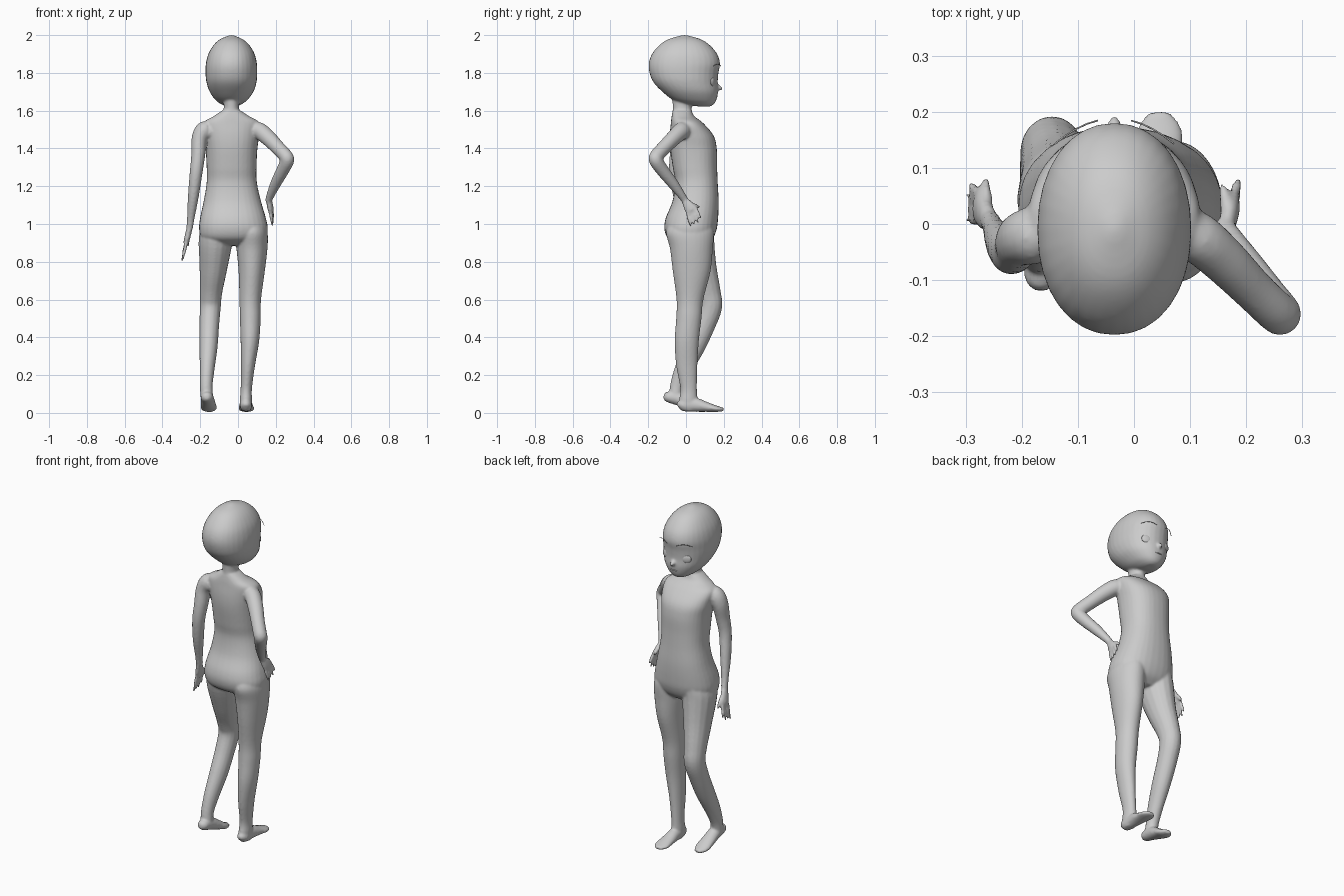
import bpy, bmesh, math
from mathutils import Vector

CX = -0.035  # centre line of head and torso
parts = []


def spline(rows, steps=5):
    # Catmull-Rom interpolation through tuples of any length
    out = []
    n = len(rows)
    for i in range(n - 1):
        p = [rows[max(i - 1, 0)], rows[i], rows[i + 1], rows[min(i + 2, n - 1)]]
        for s in range(steps):
            t = s / steps
            out.append([0.5 * (2 * b + (c - a) * t + (2 * a - 5 * b + 4 * c - d) * t * t
                               + (3 * b - a - 3 * c + d) * t ** 3) for a, b, c, d in zip(*p)])
    return out + [list(rows[-1])]


def skin(rings):
    bm = bmesh.new()
    loops = [[bm.verts.new(v) for v in r] for r in rings]
    n = len(loops[0])
    for a, b in zip(loops, loops[1:]):
        for i in range(n):
            bm.faces.new((a[i], a[(i + 1) % n], b[(i + 1) % n], b[i]))
    bm.faces.new(loops[0][::-1])
    bm.faces.new(loops[-1])
    bmesh.ops.recalc_face_normals(bm, faces=bm.faces)
    me = bpy.data.meshes.new("part")
    bm.to_mesh(me)
    bm.free()
    ob = bpy.data.objects.new("part", me)
    bpy.context.collection.objects.link(ob)
    parts.append(ob)
    return ob


def stack(rows, power=2.0, n=32):
    # level rings from (z, x min, x max, y min, y max)
    rings = []
    for z, x0, x1, y0, y1 in spline(rows):
        ring = []
        for i in range(n):
            a = 2 * math.pi * i / n
            c, s = math.cos(a), math.sin(a)
            ring.append(((x0 + x1) / 2 + (x1 - x0) / 2 * math.copysign(abs(c) ** (2 / power), c),
                         (y0 + y1) / 2 + (y1 - y0) / 2 * math.copysign(abs(s) ** (2 / power), s), z))
        rings.append(ring)
    return skin(rings)


def limb(rows, side=(1, 0, 0), n=16):
    # rings square to a path of (x, y, z, radius along side, radius across)
    pts = spline(rows)
    rings = []
    for i, p in enumerate(pts):
        t = (Vector(pts[min(i + 1, len(pts) - 1)][:3]) - Vector(pts[max(i - 1, 0)][:3])).normalized()
        u = Vector(side)
        u = (u - t * u.dot(t)).normalized()
        v = t.cross(u)
        rings.append([Vector(p[:3]) + u * p[3] * math.cos(2 * math.pi * k / n)
                      + v * p[4] * math.sin(2 * math.pi * k / n) for k in range(n)])
    return skin(rings)


def blob(name, loc, scale):
    bpy.ops.mesh.primitive_uv_sphere_add(segments=24, ring_count=14, location=loc)
    ob = bpy.context.object
    ob.name = name
    ob.scale = scale
    bpy.ops.object.transform_apply(location=False, rotation=False)
    bpy.ops.object.shade_smooth()
    return ob


def hand(wrist, knuckle, tip, spread, thumb):
    # palm, four fingers and thumb
    w, k, t, s = Vector(wrist), Vector(knuckle), Vector(tip), Vector(spread).normalized()
    m = w.lerp(k, 0.6)
    e = k + (k - w) * 0.1
    limb([(*w, .019, .016), (*m, .03, .016), (*k, .031, .014), (*e, .02, .008)], s)
    for i in range(4):
        o = (i - 1.5) * .0155
        reach = t - k
        end = k + reach * (1, .97, 1, .8)[i] + s * o * 1.4
        a = k - reach * .15 + s * o
        b = k + reach * .5 + s * o * 1.25
        limb([(*a, .009, .010), (*b, .0085, .009), (*end, .005, .005)], s, 10)
    th = Vector(thumb)
    base = w.lerp(k, .35)
    mid = base.lerp(th, .6) + s * .008
    limb([(*base, .014, .013), (*mid, .011, .010), (*th, .006, .006)], s, 10)


# head and neck
stack([(1.622, -.06, -.01, .07, .125), (1.632, -.085, .015, .01, .145), (1.655, -.118, .048, -.065, .16),
       (1.70, -.150, .082, -.125, .170), (1.75, -.167, .098, -.172, .168), (1.80, -.172, .102, -.193, .172),
       (1.85, -.170, .100, -.197, .180), (1.90, -.157, .088, -.180, .165), (1.945, -.131, .062, -.143, .128),
       (1.975, -.10, .03, -.10, .085), (1.993, -.062, -.008, -.045, .03), (2.0, -.04, -.03, -.015, -.005)], 2.15)
stack([(1.53, -.10, .03, -.075, .05), (1.58, -.085, .015, -.072, .033),
       (1.62, -.075, .005, -.07, .03), (1.69, -.08, .01, -.075, .04)])
limb([(CX, .15, 1.735, .012, .012), (CX, .178, 1.72, .012, .013), (CX, .194, 1.714, .004, .004)])

# torso
stack([(1.60, -.085, .015, -.07, .03), (1.57, -.13, .06, -.076, .045), (1.535, -.185, .115, -.08, .09),
       (1.47, -.183, .113, -.086, .145), (1.40, -.172, .103, -.084, .163), (1.30, -.166, .098, -.070, .165),
       (1.22, -.166, .10, -.058, .168), (1.12, -.182, .122, -.072, .173), (1.03, -.201, .148, -.108, .170),
       (.97, -.206, .158, -.114, .162), (.92, -.19, .14, -.092, .14), (.885, -.12, .06, -.03, .10)], 2.3)

# standing leg and foot
stack([(1.0, -.005, .14, -.09, .14), (.95, -.012, .157, -.105, .148), (.87, -.008, .156, -.085, .142),
       (.75, .003, .142, -.07, .13), (.60, .008, .122, -.05, .092), (.50, .010, .120, -.052, .082),
       (.38, .014, .112, -.060, .068), (.25, .015, .090, -.052, .060), (.13, .014, .074, -.030, .058),
       (.07, .010, .074, -.036, .06), (.03, .012, .072, -.036, .06), (.012, .02, .065, -.025, .06)])
limb([(.042, -.04, .03, .012, .015), (.042, -.02, .04, .03, .032), (.042, .05, .042, .034, .037),
      (.043, .11, .031, .039, .026), (.045, .165, .021, .042, .016), (.043, .20, .018, .02, .009)])

# bent leg and raised-heel foot
limb([(-.11, .04, 1.0, .075, .11), (-.118, .04, .92, .09, .11), (-.130, .075, .77, .074, .088),
      (-.143, .115, .64, .060, .069), (-.147, .128, .56, .056, .063), (-.152, .095, .46, .052, .058),
      (-.156, .045, .35, .048, .056), (-.163, -.01, .24, .040, .048), (-.168, -.045, .15, .034, .038),
      (-.166, -.055, .09, .034, .035)])
limb([(-.165, -.118, .088, .012, .014), (-.165, -.098, .085, .03, .028), (-.162, -.04, .075, .035, .036),
      (-.158, .02, .047, .040, .028), (-.153, .07, .024, .042, .019), (-.148, .11, .016, .02, .010)])

# hanging arm
limb([(-.13, -.015, 1.49, .04, .05), (-.175, -.02, 1.495, .05, .052), (-.204, -.028, 1.45, .042, .048),
      (-.211, -.045, 1.36, .037, .042), (-.222, -.052, 1.27, .034, .037), (-.236, -.035, 1.15, .029, .033),
      (-.250, -.008, 1.03, .020, .022), (-.256, .004, .98, .018, .021)])
hand((-.255, .002, .985), (-.275, .03, .90), (-.296, .04, .808), (0, 1, .15), (-.265, .08, .885))

# arm with hand on hip
limb([(.05, -.01, 1.48, .045, .045), (.105, -.02, 1.495, .045, .047), (.155, -.06, 1.46, .043, .042),
      (.21, -.115, 1.405, .038, .038), (.252, -.155, 1.36, .037, .038), (.26, -.158, 1.335, .037, .037),
      (.237, -.125, 1.285, .034, .034), (.20, -.07, 1.215, .029, .029), (.167, -.015, 1.14, .020, .020),
      (.163, -.003, 1.12, .019, .019)], (.6, .5, .6))
hand((.164, -.005, 1.125), (.175, .03, 1.07), (.186, .055, 1.0), (.1, .9, .42), (.155, .07, 1.085))

# fuse the parts into one smooth skin
bpy.ops.object.select_all(action='DESELECT')
for ob in parts:
    ob.select_set(True)
body = parts[0]
bpy.context.view_layer.objects.active = body
bpy.ops.object.join()
body.name = "mannequin_body"
rm = body.modifiers.new("fuse", 'REMESH')
rm.mode = 'VOXEL'
rm.voxel_size = 0.0065
rm.use_smooth_shade = True
sm = body.modifiers.new("soften", 'SMOOTH')
sm.factor = 0.5
sm.iterations = 5

# eyes, brows and mouth
for s, side in ((-1, "left"), (1, "right")):
    eye = blob(side + "_eye", (CX + s * .068, .143, 1.752), (.027, .009, .024))
    eye.rotation_euler.z = -s * .42
    cu = bpy.data.curves.new(side + "_brow", 'CURVE')
    cu.dimensions = '3D'
    cu.bevel_depth = .0015
    sp = cu.splines.new('POLY')
    sp.points.add(4)
    for i, p in enumerate(sp.points):
        d = .03 + .019 * i
        p.co = (CX + s * d, .188 - 4 * d * d, 1.835 + .012 * math.sin(math.pi * i / 4), 1)
    bpy.context.collection.objects.link(bpy.data.objects.new(side + "_brow", cu))
blob("mouth", (CX, .163, 1.677), (.022, .006, .003))
